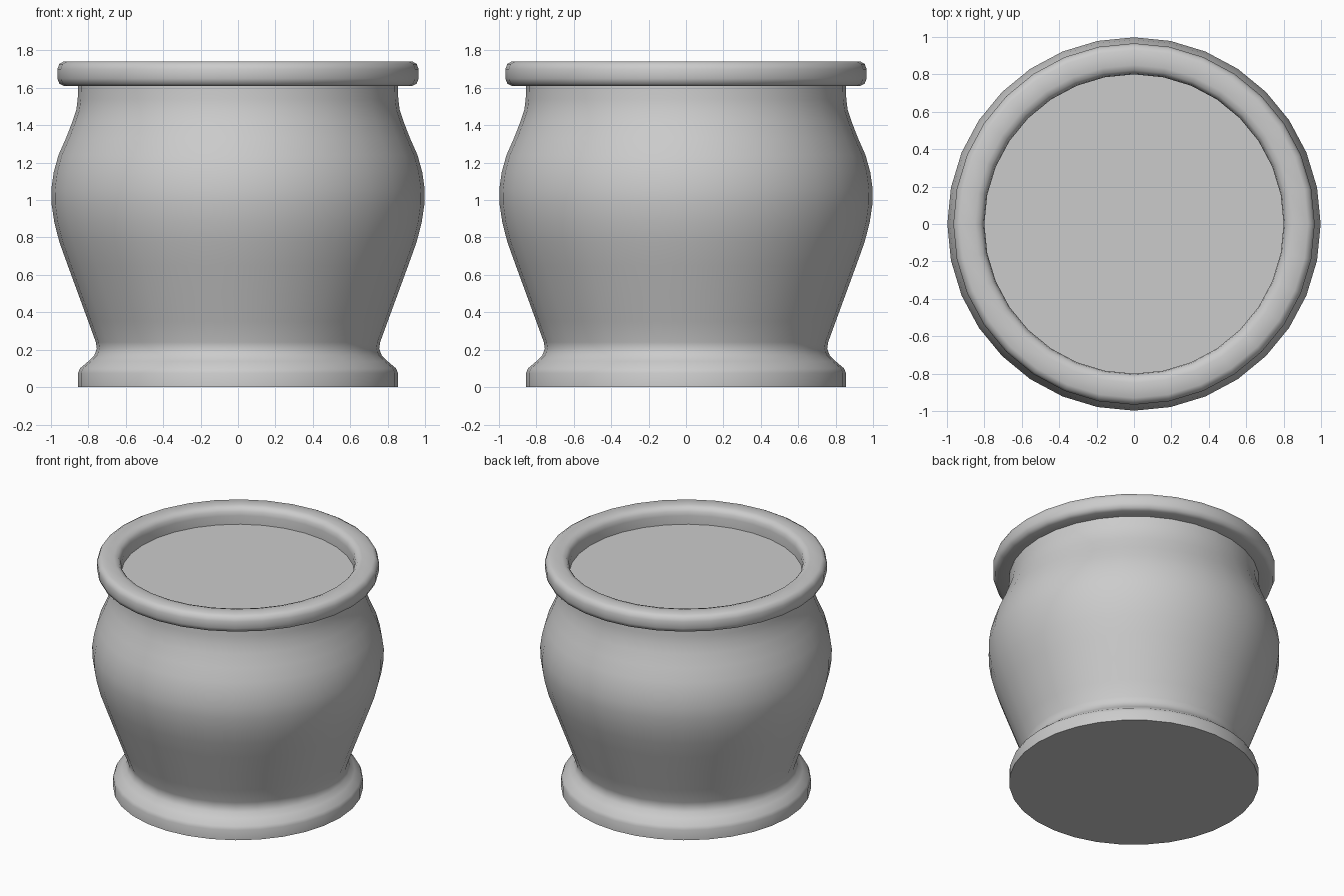
import bpy, bmesh, math

if "Cube" in bpy.data.objects:
    bpy.data.objects.remove(bpy.data.objects["Cube"])

SIDES = 32


def lathe(name, profile, closed=False, caps=()):
    """Revolve (radius, z) points around z; caps lists profile indices to fill."""
    bm = bmesh.new()
    rings = []
    for r, z in profile:
        rings.append([bm.verts.new((r * math.cos(2 * math.pi * i / SIDES),
                                    r * math.sin(2 * math.pi * i / SIDES), z))
                      for i in range(SIDES)])
    pairs = list(zip(rings, rings[1:]))
    if closed:
        pairs.append((rings[-1], rings[0]))
    for a, b in pairs:
        for i in range(SIDES):
            j = (i + 1) % SIDES
            bm.faces.new((a[i], a[j], b[j], b[i]))
    for c in caps:
        bm.faces.new(rings[c])
    bmesh.ops.recalc_face_normals(bm, faces=bm.faces)
    mesh = bpy.data.meshes.new(name)
    bm.to_mesh(mesh)
    bm.free()
    obj = bpy.data.objects.new(name, mesh)
    bpy.context.collection.objects.link(obj)
    bpy.ops.object.select_all(action='DESELECT')
    obj.select_set(True)
    bpy.context.view_layer.objects.active = obj
    bpy.ops.object.shade_smooth_by_angle(angle=math.radians(50))
    return obj


# Foot, waist, belly and neck, closed by the flat base and the fill surface
lathe("pot_body", [
    (0.855, 0), (0.855, 0.075), (0.845, 0.1), (0.80, 0.138), (0.768, 0.17),
    (0.755, 0.205), (0.76, 0.24), (0.80, 0.35), (0.855, 0.5), (0.91, 0.65),
    (0.955, 0.775), (0.982, 0.88), (0.997, 0.98), (0.998, 1.06),
    (0.985, 1.15), (0.96, 1.24), (0.92, 1.33), (0.885, 1.42), (0.865, 1.48),
    (0.857, 1.54), (0.855, 1.615)], caps=(0, -1))

# Rounded lip around the opening
lathe("rim", [
    (0.80, 1.61), (0.93, 1.61), (0.955, 1.622), (0.966, 1.65), (0.966, 1.70),
    (0.955, 1.728), (0.93, 1.742), (0.85, 1.742), (0.822, 1.733),
    (0.805, 1.71), (0.80, 1.68)], closed=True)
